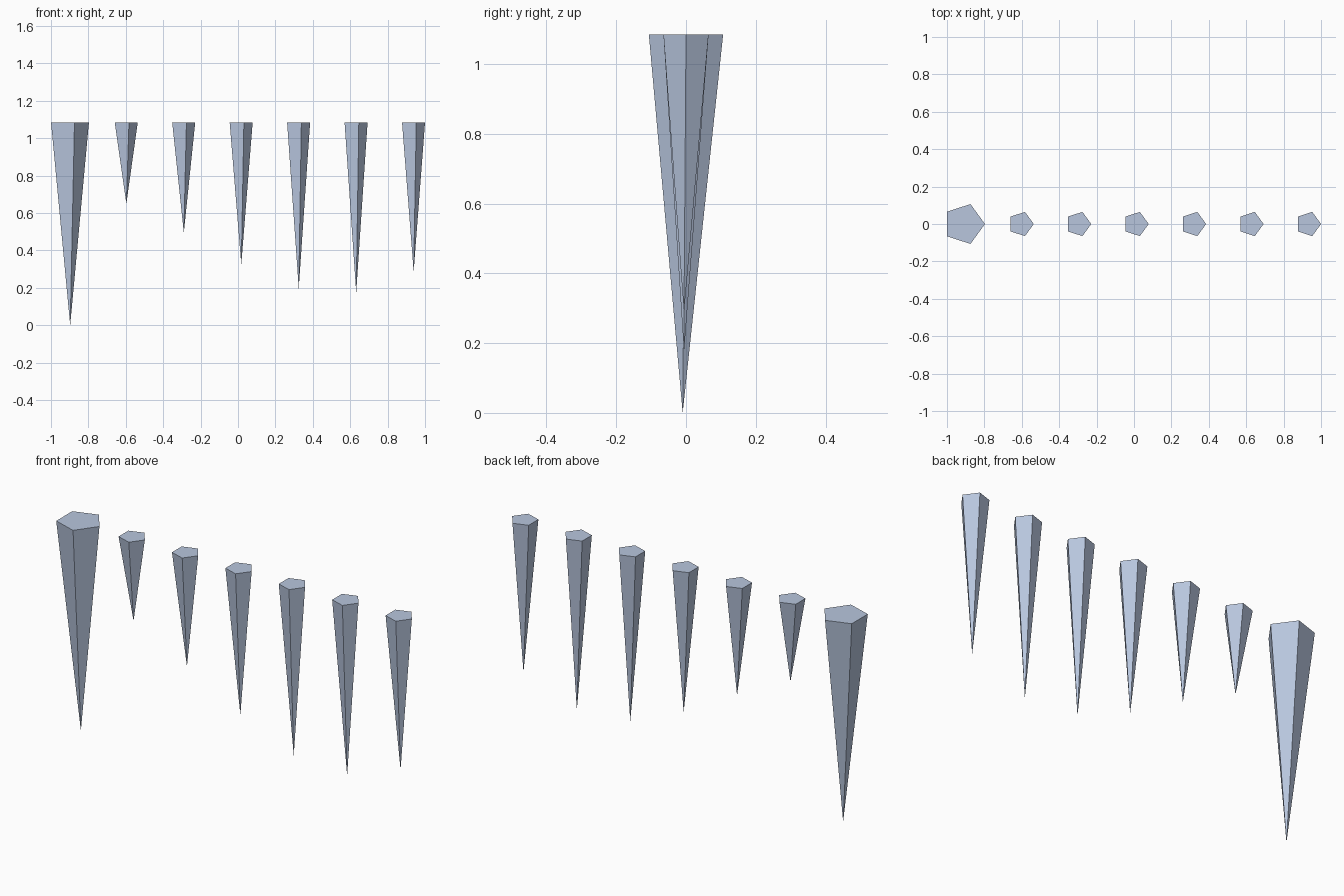
import bpy, bmesh, math

if "Cube" in bpy.data.objects:
    bpy.data.objects.remove(bpy.data.objects["Cube"])

TOP = 1.085
ice = bpy.data.materials.new("pale blue ice")
ice.diffuse_color = (0.48, 0.565, 0.73, 1)
ice.use_nodes = True
ice.node_tree.nodes["Principled BSDF"].inputs["Base Color"].default_value = ice.diffuse_color


def icicle(name, x, radius, tip_z):
    """Five-sided spike hanging from a flat cap, its tip slightly off centre."""
    bm = bmesh.new()
    rim = [bm.verts.new((x + radius * math.cos(math.tau * i / 5),
                         radius * math.sin(math.tau * i / 5), TOP)) for i in range(5)]
    tip = bm.verts.new((x + 0.105 * radius, -0.085 * radius, tip_z))
    bm.faces.new(rim)
    for i in range(5):
        bm.faces.new((rim[(i + 1) % 5], rim[i], tip))
    bmesh.ops.recalc_face_normals(bm, faces=bm.faces)
    mesh = bpy.data.meshes.new(name)
    bm.to_mesh(mesh)
    bm.free()
    mesh.materials.append(ice)
    bpy.context.collection.objects.link(bpy.data.objects.new(name, mesh))


# One large icicle at the left end
icicle("large_icicle", -0.909, 0.112, 0.0)

# Evenly spaced row of small icicles of varying length
for i, tip_z in enumerate((0.65, 0.495, 0.325, 0.197, 0.174, 0.287)):
    icicle(f"small_icicle_{i + 1}", -0.604 + 0.3072 * i, 0.068, tip_z)
